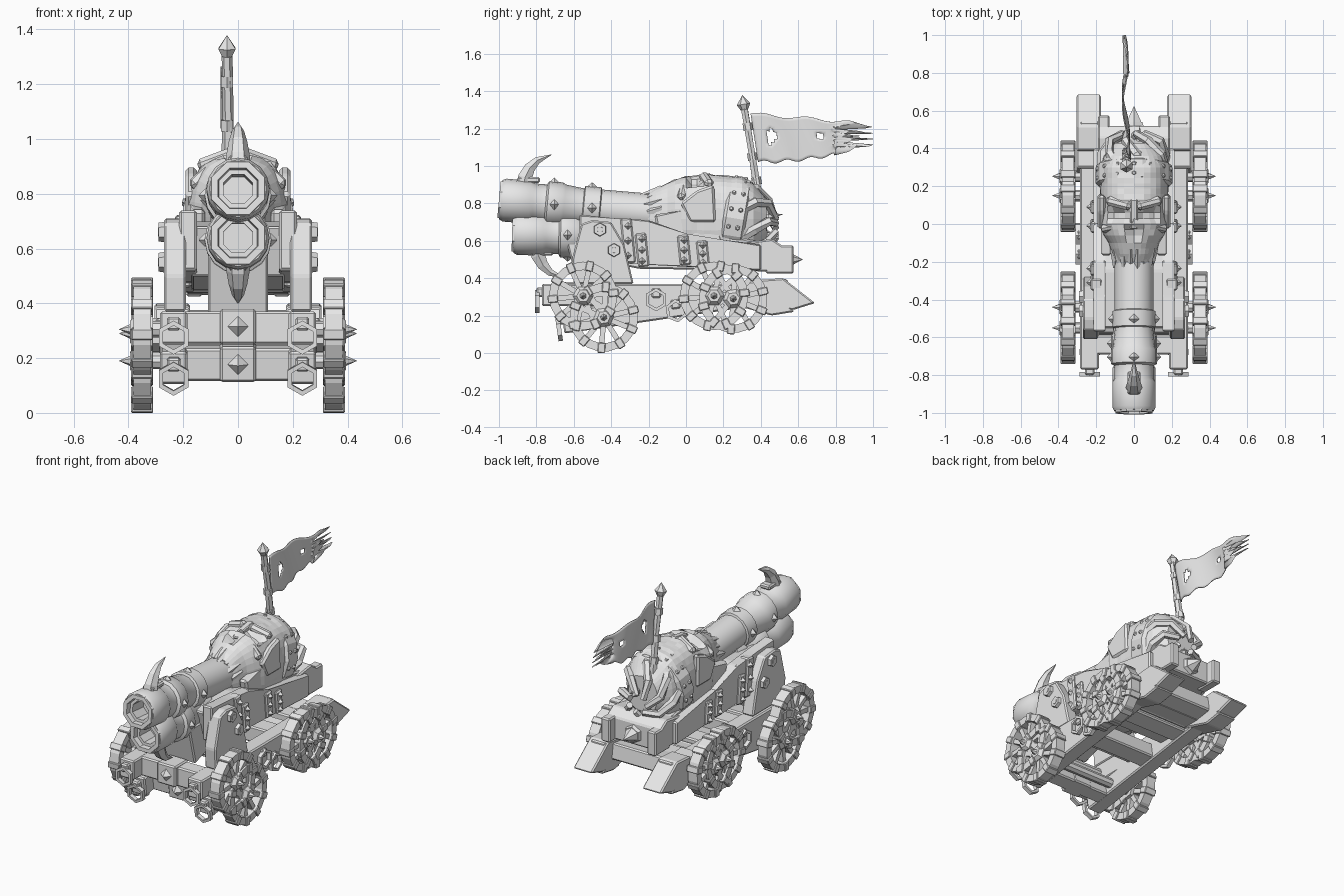
import bpy, bmesh, math, random
from math import sin, cos, pi
from mathutils import Matrix, Vector

random.seed(4)
if "Cube" in bpy.data.objects:
    bpy.data.objects.remove(bpy.data.objects["Cube"])

grey = bpy.data.materials.new("plain grey")
grey.use_nodes = True
grey.diffuse_color = (0.8, 0.8, 0.8, 1)
grey.node_tree.nodes["Principled BSDF"].inputs["Base Color"].default_value = (0.8, 0.8, 0.8, 1)
SIDES = ((1, "left"), (-1, "right"))


def finish(name, bm, mat=Matrix(), smooth=False):
    bmesh.ops.remove_doubles(bm, verts=bm.verts, dist=0.0005)
    bmesh.ops.recalc_face_normals(bm, faces=bm.faces)
    bm.transform(mat)
    me = bpy.data.meshes.new(name)
    bm.to_mesh(me)
    bm.free()
    me.materials.append(grey)
    ob = bpy.data.objects.new(name, me)
    bpy.context.scene.collection.objects.link(ob)
    if smooth:
        bpy.ops.object.select_all(action='DESELECT')
        ob.select_set(True)
        bpy.context.view_layer.objects.active = ob
        bpy.ops.object.shade_smooth_by_angle(angle=0.6)
    return ob


def aim(loc, direction):
    return Matrix.Translation(loc) @ Vector(direction).to_track_quat('Z', 'Y').to_matrix().to_4x4()


def box(name, loc, size, rot=(0, 0, 0), bevel=0.008):
    bm = bmesh.new()
    bmesh.ops.create_cube(bm, size=1, matrix=Matrix.Diagonal((*size, 1)))
    if bevel:
        bmesh.ops.bevel(bm, geom=bm.edges[:], offset=bevel, segments=1, affect='EDGES')
    r = Matrix.Rotation(rot[2], 4, 'Z') @ Matrix.Rotation(rot[1], 4, 'Y') @ Matrix.Rotation(rot[0], 4, 'X')
    return finish(name, bm, Matrix.Translation(loc) @ r)


def cone(name, loc, direction, r, length, sides=6, r2=0.0):
    bm = bmesh.new()
    bmesh.ops.create_cone(bm, cap_ends=True, segments=sides, radius1=r, radius2=r2, depth=length,
                          matrix=Matrix.Translation((0, 0, length / 2)))
    return finish(name, bm, aim(loc, direction))


def bridge(bm, rings, wrap=False):
    n = len(rings[0])
    pairs = list(zip(rings, rings[1:])) + ([(rings[-1], rings[0])] if wrap else [])
    for a, b in pairs:
        for i in range(n):
            bm.faces.new((a[i], a[(i + 1) % n], b[(i + 1) % n], b[i]))


def lathe(name, profile, n, mat, wrap=False, smooth=False):
    # profile holds (radius, distance along axis)
    bm = bmesh.new()
    rings = [[bm.verts.new((r * cos(2 * pi * i / n), r * sin(2 * pi * i / n), d)) for i in range(n)]
             for r, d in profile]
    bridge(bm, rings, wrap)
    return finish(name, bm, mat, smooth)


def prism(name, outline, x0, x1, bevel=0.008):
    # outline in the y-z plane, extruded along x
    bm = bmesh.new()
    rings = [[bm.verts.new((x, y, z)) for y, z in outline] for x in (x0, x1)]
    bridge(bm, rings)
    for r in rings:
        bm.faces.new(r)
    if bevel:
        bmesh.ops.bevel(bm, geom=bm.edges[:], offset=bevel, segments=1, affect='EDGES')
    return finish(name, bm)


def tube(name, points, radii, n=6):
    bm = bmesh.new()
    p = [Vector(q) for q in points]
    rings = []
    for i, q in enumerate(p):
        m = aim(q, p[min(i + 1, len(p) - 1)] - p[max(i - 1, 0)])
        rings.append([bm.verts.new(m @ Vector((radii[i] * cos(2 * pi * k / n), radii[i] * sin(2 * pi * k / n), 0)))
                      for k in range(n)])
    bridge(bm, rings)
    bm.faces.new(rings[0])
    bm.faces.new(rings[-1])
    return finish(name, bm)


def hex_ring(name, loc, direction, r=0.062):
    prof = [(r, -0.012), (r, 0.012), (r - 0.018, 0.012), (r - 0.018, -0.012)]
    return lathe(name, prof, 6, aim(loc, direction) @ Matrix.Rotation(pi / 6, 4, 'Z'), wrap=True)


def wheel(s, side, y, z):
    m = aim((s * 0.31, y, z), (s, 0, 0))
    out = [lathe(side + "_rim", [(0.183, 0.008), (0.183, 0.072), (0.138, 0.072), (0.138, 0.008)], 20, m, wrap=True),
           lathe(side + "_hub", [(0, 0), (0.055, 0), (0.055, 0.065), (0.035, 0.085), (0, 0.085)], 6, m),
           cone(side + "_hub_spike", (s * 0.385, y, z), (s, 0, 0), 0.023, 0.05)]
    for k in range(10):
        a = 2 * pi * k / 10 + 0.1
        c, d = cos(a), sin(a)
        out.append(box(side + "_spoke", (s * 0.35, y + 0.1 * c, z + 0.1 * d), (0.04, 0.12, 0.028), (a, 0, 0), 0))
        out.append(box(side + "_rim_block", (s * 0.35, y + 0.163 * c, z + 0.163 * d),
                       (0.08, 0.055, 0.04), (a, 0, 0), 0.004))
    return out


# Undercarriage: beams, skids, rings and wheels
chassis = [box("front_crossbeam", (0, -0.64, 0.31), (0.4, 0.1, 0.12)),
           box("front_plate", (0, -0.65, 0.315), (0.13, 0.13, 0.13)),
           cone("front_stud", (0, -0.713, 0.315), (0, -1, 0), 0.04, 0.035, 4)]
for y in (-0.22, 0.08, 0.32):
    chassis.append(box("crossbeam", (0, y, 0.31), (0.4, 0.12, 0.1)))
for y in (-0.55, 0.15):
    chassis.append(cone("axle", (-0.33, y, 0.305), (1, 0, 0), 0.03, 0.66, 8, 0.03))
for s, side in SIDES:
    chassis += [
        box(side + "_beam", (s * 0.235, -0.16, 0.31), (0.1, 1.22, 0.12)),
        prism(side + "_tail_skid", [(0.3, 0.385), (0.43, 0.376), (0.58, 0.22), (0.456, 0.2), (0.25, 0.26)],
              s * 0.175, s * 0.305),
        box(side + "_front_clasp", (s * 0.235, -0.78, 0.325), (0.05, 0.04, 0.05)),
        hex_ring(side + "_front_ring", (s * 0.235, -0.795, 0.275), (0, 1, 0)),
        box(side + "_side_clasp", (s * 0.285, -0.16, 0.32), (0.03, 0.05, 0.05)),
        hex_ring(side + "_side_ring", (s * 0.298, -0.16, 0.285), (1, 0, 0))]
    for y in (-0.55, 0.15):
        chassis += wheel(s, side + ("_front_wheel" if y < 0 else "_rear_wheel"), y, 0.305)

# Second, pitched undercarriage
pitch = Matrix.Translation((0, -0.44, 0.19)) @ Matrix.Rotation(0.143, 4, 'X') @ Matrix.Translation((0, 0.55, -0.305))
for ob in chassis:
    twin = ob.copy()
    twin.name = "lower_" + ob.name
    twin.matrix_world = pitch
    bpy.context.scene.collection.objects.link(twin)

# Carriage body, cheeks and straps
prism("carriage_body", [(-0.55, 0.68), (-0.25, 0.7), (0.5, 0.58), (0.5, 0.44), (-0.25, 0.45), (-0.5, 0.5)], -0.17, 0.17)
prism("nose_block", [(-0.64, 0.6), (-0.4, 0.6), (-0.4, 0.42), (-0.58, 0.36)], -0.11, 0.11)
prism("rear_block", [(0.32, 0.59), (0.46, 0.61), (0.52, 0.57), (0.52, 0.43), (0.32, 0.44)], -0.19, 0.19)
cone("rear_stud_base", (0, 0.515, 0.5), (0, 1, 0), 0.06, 0.025, 6, 0.05)
cone("rear_stud", (0, 0.54, 0.5), (0, 1, 0), 0.045, 0.085)
for s, side in SIDES:
    prism(side + "_cheek", [(-0.6, 0.37), (-0.61, 0.5), (-0.56, 0.69), (-0.5, 0.71), (-0.4, 0.7), (-0.33, 0.58),
                            (-0.28, 0.37)], s * 0.19, s * 0.27)
    prism(side + "_plank", [(-0.57, 0.74), (-0.38, 0.72), (-0.2, 0.71), (0, 0.63), (0.4, 0.58), (0.4, 0.44),
                            (-0.36, 0.48), (-0.57, 0.52)], s * 0.15, s * 0.215)
    box(side + "_rear_foot", (s * 0.16, 0.5, 0.5), (0.06, 0.15, 0.15))
    for y, z in ((-0.46, 0.66), (-0.385, 0.55)):
        cone(side + "_cheek_bolt", (s * 0.265, y, z), (s, 0, 0), 0.038, 0.025, 6, 0.034)
        cone(side + "_bolt_tip", (s * 0.28, y, z), (s, 0, 0), 0.02, 0.012, 6, 0.016)
    for y, z, h in ((-0.31, 0.6, 0.24), (-0.235, 0.55, 0.18), (-0.01, 0.55, 0.16), (0.09, 0.53, 0.14)):
        box(side + "_strap", (s * 0.2, y, z), (0.06, 0.06, h), (0.1, 0, 0))
        for k in (-1, 0, 1):
            cone(side + "_strap_stud", (s * 0.228, y, z + k * h * 0.33), (s, 0, 0), 0.022, 0.025, 4)

# Twin barrels with octagonal bores, bands, studs and tusks
BARREL = [(0.08, 0.01), (0.105, 0.01), (0.115, 0.03), (0.115, 0.165), (0.103, 0.185), (0.104, 0.25), (0.122, 0.26),
          (0.122, 0.335), (0.112, 0.35), (0.1, 0.45), (0.115, 0.455), (0.115, 0.54), (0.103, 0.545), (0.105, 0.85),
          (0, 0.85)]
BORE = [(0, 0.14), (0.058, 0.14), (0.058, 0.03), (0.076, 0.03), (0.08, 0), (0.105, 0), (0.11, 0.025)]
for name, y, z, up in (("upper", -1.0, 0.82, 1), ("lower", -0.93, 0.64, -1)):
    axis = Vector((0, 1, -0.09 if up > 0 else -0.03)).normalized()
    frame = aim((0, y, z), axis)
    lathe(name + "_barrel", BARREL, 16, frame, smooth=True)
    lathe(name + "_bore", BORE, 8, frame @ Matrix.Rotation(pi / 8, 4, 'Z'))
    for d, r in ((0.297, 0.118), (0.5, 0.112)):
        for k in range(4):
            out = Vector((cos(k * pi / 2), 0, sin(k * pi / 2)))
            cone(name + "_band_stud", Vector((0, y, z)) + axis * d + out * r, out, 0.028, 0.026, 4)
    box(name + "_muzzle_clasp", (0, y + 0.16, z + up * 0.105), (0.07, 0.12, 0.03))
    tube(name + "_tusk", [(0, y + a, z + up * b) for a, b in
                          ((0.13, 0.07), (0.14, 0.12), (0.165, 0.17), (0.205, 0.21), (0.28, 0.24))],
         (0.046, 0.043, 0.034, 0.022, 0.002), 6)

# Skull head wrapped round the breech, with sunken eyes and nose
SECTIONS = ((-0.2, 0.1, 0.14), (-0.16, 0.115, 0.165), (-0.1, 0.135, 0.195), (-0.06, 0.16, 0.215), (0, 0.185, 0.228),
            (0.06, 0.18, 0.232), (0.13, 0.182, 0.238), (0.3, 0.18, 0.225), (0.36, 0.16, 0.19), (0.43, 0.1, 0.11),
            (0.45, 0.03, 0.03))
bm = bmesh.new()
rings = []
for (y0, w0, h0), (y1, w1, h1) in zip(SECTIONS, SECTIONS[1:]):
    steps = max(1, round((y1 - y0) / 0.03))
    for i in range(steps):
        f = i / steps
        y, w, h = y0 + (y1 - y0) * f, w0 + (w1 - w0) * f, h0 + (h1 - h0) * f
        ring = []
        for k in range(32):
            c, d = cos(2 * pi * k / 32), sin(2 * pi * k / 32)
            x = w * math.copysign(abs(c) ** 0.75, c)
            eye = ((abs(x) - 0.082) / 0.05) ** 2 + ((y - 0.05) / 0.042) ** 2 < 1
            nose = (x / 0.03) ** 2 + ((y + 0.05) / 0.03) ** 2 < 1
            dent = 0.82 if d > 0 and (eye or nose) else random.uniform(0.985, 1.015)
            ring.append(bm.verts.new((x * (dent + 1) / 2, y, 0.715 + h * math.copysign(abs(d) ** 0.85, d) * dent)))
        rings.append(ring)
bridge(bm, rings)
bm.faces.new(rings[0])
bm.faces.new(rings[-1])
finish("skull", bm)
prism("nose_ridge", [(-0.03, 0.92), (0.02, 0.945), (0.13, 0.962), (0.13, 0.88), (0, 0.85)], -0.02, 0.02, 0.006)
for s, side in SIDES:
    box(side + "_brow", (s * 0.08, 0.11, 0.925), (0.14, 0.05, 0.045), (0, s * 0.35, s * 0.25), 0.015)
    box(side + "_cheekbone", (s * 0.125, -0.015, 0.85), (0.1, 0.045, 0.07), (0.2, s * 0.75, s * -0.2), 0.015)
    prism(side + "_temple", [(0.15, 0.9), (0.16, 0.7), (0.02, 0.7), (-0.03, 0.8), (0.06, 0.87)],
          s * 0.15, s * 0.192, 0.012)
    prism(side + "_jaw", [(0.15, 0.8), (0.2, 0.58), (0, 0.59), (-0.15, 0.64), (-0.17, 0.74), (-0.02, 0.76)],
          s * 0.12, s * 0.175, 0.012)
for k in range(8):
    a = pi * (0.1 + 0.8 * k / 7)
    cone("tooth", (0.1 * cos(a), -0.13, 0.725 + 0.14 * sin(a)), (0.04 * cos(a), -1, -0.2), 0.034,
         0.08 + 0.025 * (k % 2), 5, 0.012)

# Riveted crown band
band = Matrix.Translation((0, 0.2, 0.73)) @ Matrix.Rotation(-0.17, 4, 'X') @ Matrix.Rotation(-pi / 2, 4, 'X')
lathe("crown_band", [(0.198, 0), (0.215, 0.015), (0.212, 0.11), (0.19, 0.125), (0.17, 0.1), (0.17, 0.01)], 14,
      band @ Matrix.Diagonal((0.95, 1.03, 1, 1)), wrap=True)
for k in range(14):
    a = 2 * pi * (k + 0.5) / 14
    for d in (0.035, 0.085):
        p = band @ Vector((0.196 * cos(a), 0.215 * sin(a), d))
        cone("crown_rivet", p, (cos(a), 0, -sin(a)), 0.014, 0.012, 6, 0.008)

# Ropes gathered behind the crown
for k in range(7):
    a = 2 * pi * k / 7 + 0.2
    tube("rope", [(w * cos(a + t), y, z + h * sin(a + t)) for t, w, y, z, h in
                  ((0, 0.17, 0.28, 0.72, 0.18), (0.4, 0.17, 0.37, 0.71, 0.17),
                   (0.8, 0.14, 0.44, 0.69, 0.13), (1.2, 0.06, 0.48, 0.67, 0.05))], (0.028, 0.028, 0.025, 0.02))
cone("rope_spike", (0.03, 0.44, 0.73), (0, 1, 0.15), 0.02, 0.08)

# Flag pole and torn flag
tube("flag_pole", [(-0.04, 0.42, 0.58), (-0.04, 0.385, 0.85), (-0.036, 0.35, 1.08), (-0.04, 0.31, 1.32)],
     (0.028, 0.024, 0.02, 0.02), 6)
for y, z in ((0.38, 0.9), (0.358, 1.03), (0.334, 1.19)):
    cone("pole_collar", (-0.04, y, z), (0, -0.15, 1), 0.026, 0.04, 6, 0.026)
cone("pole_tip_base", (-0.04, 0.312, 1.3), (0, -0.15, 1), 0.02, 0.03, 6, 0.036)
cone("pole_tip", (-0.04, 0.308, 1.33), (0, -0.15, 1), 0.036, 0.05)

bm = bmesh.new()
NU, NV = 36, 14
tear = [0.0 if j % 4 == 1 else random.uniform(0.04, 0.2) for j in range(NV + 1)]
grid = []
for i in range(NU + 1):
    u = i / NU
    row = []
    for j in range(NV + 1):
        v = j / NV
        low = 1.02 + 0.09 * u * u + 0.009 * sin(u * 31)
        high = 1.28 - 0.055 * u + 0.009 * sin(u * 17)
        y = 0.345 + (1 - v) * 0.04 + u * (0.655 - (1 - v) * 0.04) - tear[j] * max(0, (u - 0.65) / 0.35)
        x = -0.036 + 0.016 * sin(u * 9 + v) - 0.012 * u
        row.append(bm.verts.new((x, y, low + (high - low) * v)))
    grid.append(row)
for i in range(NU):
    for j in range(NV):
        c = (grid[i][j].co + grid[i + 1][j + 1].co) / 2
        holes = ((0.455, 1.155, 0.026, 0.04), (0.72, 1.16, 0.02, 0.02))
        if all(((c.y - a) / p) ** 2 + ((c.z - b) / q) ** 2 > 1 for a, b, p, q in holes):
            bm.faces.new((grid[i][j], grid[i + 1][j], grid[i + 1][j + 1], grid[i][j + 1]))
bmesh.ops.delete(bm, geom=[v for v in bm.verts if not v.link_faces], context='VERTS')
flag = finish("torn_flag", bm, smooth=True)
flag.modifiers.new("thickness", 'SOLIDIFY').thickness = 0.006
